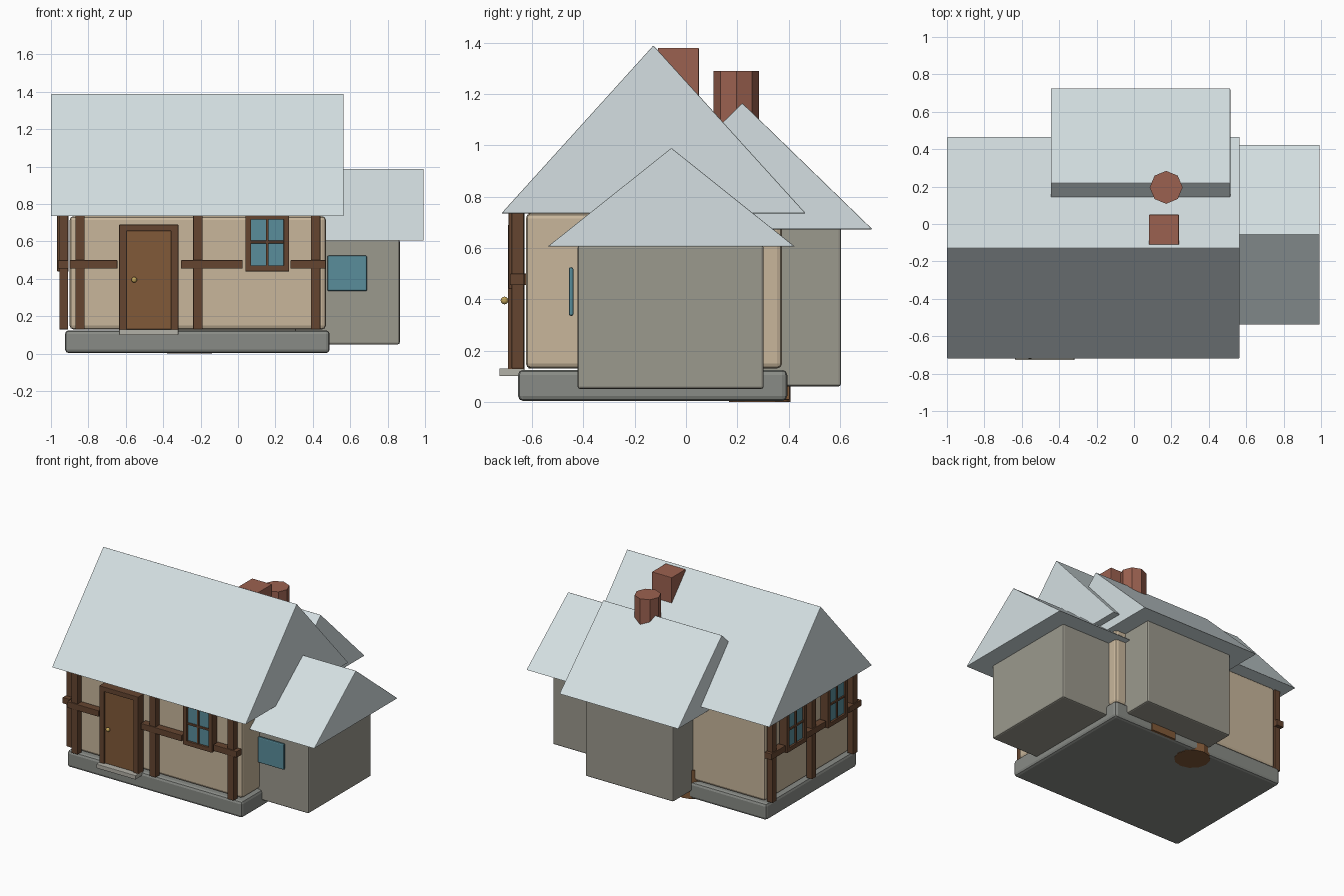
import bpy, math

if "Cube" in bpy.data.objects:
    bpy.data.objects.remove(bpy.data.objects["Cube"])


def material(name, r, g, b):
    m = bpy.data.materials.new(name)
    m.diffuse_color = (r, g, b, 1)
    m.use_nodes = True
    m.node_tree.nodes["Principled BSDF"].inputs["Base Color"].default_value = m.diffuse_color
    return m


STONE = material("stone", 0.25, 0.26, 0.24)
ANNEX = material("annex_stone", 0.33, 0.32, 0.27)
PLASTER = material("plaster", 0.58, 0.47, 0.33)
WOOD = material("dark_wood", 0.13, 0.06, 0.03)
DOOR = material("door_wood", 0.22, 0.10, 0.04)
GLASS = material("glass", 0.10, 0.27, 0.33)
ROOF = material("roof", 0.66, 0.74, 0.76)
BRICK = material("brick", 0.33, 0.12, 0.08)
BRASS = material("brass", 0.55, 0.38, 0.10)
STEP = material("step_stone", 0.45, 0.44, 0.39)


def mesh(name, verts, faces, mat, bevel=0):
    me = bpy.data.meshes.new(name)
    me.from_pydata(verts, [], faces)
    me.materials.append(mat)
    ob = bpy.data.objects.new(name, me)
    bpy.context.collection.objects.link(ob)
    if bevel:
        b = ob.modifiers.new("bevel", 'BEVEL')
        b.width, b.segments = bevel, 2
    return ob


def box(name, x, y, z, mat, bevel=0.003):
    v = [(a, b, c) for a in x for b in y for c in z]
    f = [(0, 1, 3, 2), (4, 6, 7, 5), (0, 4, 5, 1),
         (2, 3, 7, 6), (0, 2, 6, 4), (1, 5, 7, 3)]
    return mesh(name, v, f, mat, bevel)


def roof(name, x, y, ridge_y, z):
    v = [(a, b, c) for a in x for b, c in ((y[0], z[0]), (y[1], z[0]), (ridge_y, z[1]))]
    f = [(0, 2, 1), (3, 4, 5), (0, 1, 4, 3), (1, 2, 5, 4), (2, 0, 3, 5)]
    return mesh(name, v, f, ROOF, 0.004)


def cylinder(name, sides, r, x, y, z, mat):
    bpy.ops.mesh.primitive_cylinder_add(vertices=sides, radius=r, depth=z[1] - z[0],
                                        location=(x, y, sum(z) / 2))
    ob = bpy.context.object
    ob.name = name
    ob.data.materials.append(mat)
    return ob


# Timber detail is placed on a wall as (along, depth, z):
# the front wall runs along x, the left wall along y
def front(name, a, d, z, mat):
    return box("front_" + name, a, (-0.625 - d[1], -0.625 - d[0]), z, mat)


def left(name, a, d, z, mat):
    return box("left_" + name, a and (-0.9 - d[1], -0.9 - d[0]), a, z, mat)


def window(wall, c):
    z0, z1, w = 0.44, 0.745, 0.117
    d = (0.005, 0.067)
    wall("window_glass", (c - 0.09, c + 0.09), (0.005, 0.052), (0.465, 0.725), GLASS)
    wall("window_sill", (c - w, c + w), d, (z0, z0 + 0.032), WOOD)
    wall("window_head", (c - w, c + w), d, (z1 - 0.027, z1), WOOD)
    for s in (-1, 1):
        e = c + s * (w - 0.015)
        wall("window_jamb", (e - 0.015, e + 0.015), d, (z0, z1), WOOD)
    wall("window_mullion", (c - 0.007, c + 0.007), (0.04, 0.062), (0.46, 0.73), WOOD)
    wall("window_bar", (c - 0.09, c + 0.09), (0.04, 0.062), (0.59, 0.604), WOOD)


def timbers(wall, posts, rails):
    for p in posts:
        wall("post", (p - 0.025, p + 0.025), (0.008, 0.055), (0.13, 0.74), WOOD)
    for r in rails:
        wall("rail", r, (0.006, 0.062), (0.455, 0.5), WOOD)


# Main house
box("foundation", (-0.925, 0.49), (-0.655, 0.395), (0.003, 0.125), STONE, 0.02)
box("main_walls", (-0.9, 0.47), (-0.625, 0.375), (0.13, 0.735), PLASTER, 0.02)
roof("main_roof", (-1.0, 0.565), (-0.72, 0.467), -0.127, (0.735, 1.39))

# Right annex
box("right_annex", (0.305, 0.865), (-0.423, 0.303), (0.05, 0.61), ANNEX, 0.01)
roof("right_annex_roof", (0.18, 0.993), (-0.54, 0.425), -0.057, (0.605, 0.99))
box("right_annex_window", (0.478, 0.69), (-0.457, -0.439), (0.335, 0.525), GLASS, 0.008)

# Rear annex
box("rear_annex", (-0.32, 0.39), (-0.1, 0.605), (0.06, 0.68), ANNEX, 0.01)
roof("rear_annex_roof", (-0.445, 0.515), (-0.285, 0.727), 0.22, (0.673, 1.165))

# Chimneys
box("square_chimney", (0.08, 0.24), (-0.11, 0.05), (1.0, 1.38), BRICK)
cylinder("round_chimney", 8, 0.088, 0.172, 0.196, (0.95, 1.29), BRICK)

# Timber framing and windows
timbers(front, (-0.845, -0.215, 0.415), ((-0.9, -0.645), (-0.305, 0.025), (0.28, 0.47)))
timbers(left, (-0.59, -0.115, 0.34), ((-0.65, -0.505), (-0.245, -0.025), (0.225, 0.39)))
window(front, 0.157)
window(left, -0.375)
window(left, 0.1)

# Front door
for s in (-1, 1):
    e = -0.477 + s * 0.138
    front("door_jamb", (e - 0.02, e + 0.02), (0.005, 0.07), (0.125, 0.69), WOOD)
front("door_head", (-0.635, -0.319), (0.005, 0.07), (0.655, 0.69), WOOD)
front("door", (-0.597, -0.357), (0.005, 0.06), (0.13, 0.657), DOOR)
box("door_step", (-0.635, -0.319), (-0.728, -0.63), (0.1, 0.13), STEP)
bpy.ops.mesh.primitive_uv_sphere_add(segments=12, ring_count=8, radius=0.015,
                                     location=(-0.555, -0.708, 0.395))
knob = bpy.context.object
knob.name = "door_knob"
knob.data.materials.append(BRASS)
bpy.ops.object.shade_smooth()

# Barrel and crate tucked against the back wall
cylinder("barrel", 12, 0.12, -0.26, 0.288, (0.0, 0.21), DOOR)
box("crate", (-0.02, 0.18), (0.2, 0.405), (0.008, 0.2), DOOR)
